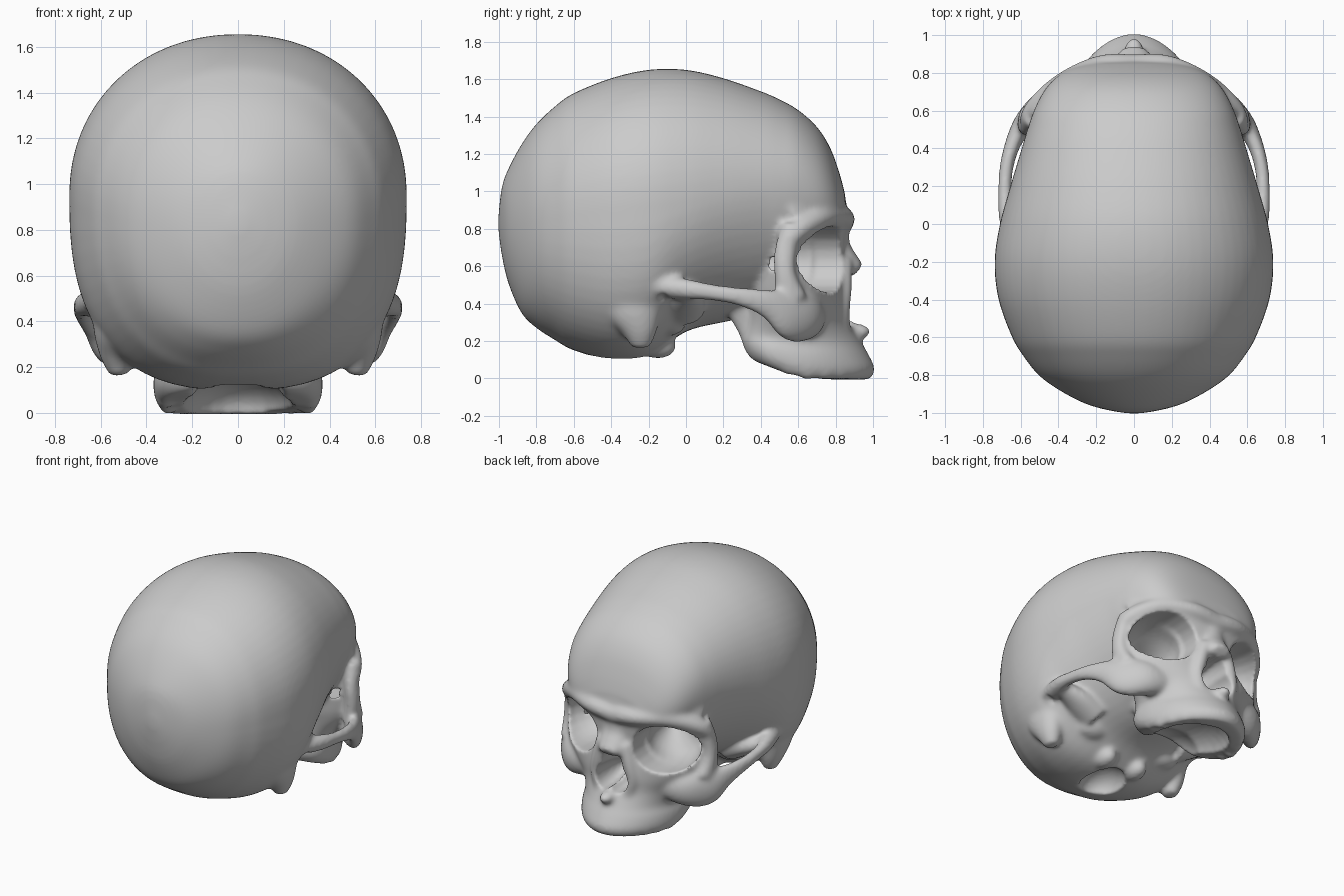
import bpy, bmesh, math
from mathutils import Vector, Matrix

if "Cube" in bpy.data.objects:
    bpy.data.objects.remove(bpy.data.objects["Cube"])


def spline(rows, steps=5):
    """Catmull-Rom interpolation of equal-length tuples."""
    out = []
    n = len(rows)
    for i in range(n - 1):
        a, b, c, d = (rows[max(0, min(n - 1, i + k))] for k in (-1, 0, 1, 2))
        for s in range(steps):
            t = s / steps
            out.append([q + .5 * t * (r - p + t * (2*p - 5*q + 4*r - w + t * (3*(q - r) + w - p)))
                        for p, q, r, w in zip(a, b, c, d)])
    return out + [list(rows[-1])]


def loft(bm, rings):
    """Closed skin over a list of point rings."""
    vr = [[bm.verts.new(p) for p in ring] for ring in rings]
    k = len(vr[0])
    for a, b in zip(vr, vr[1:]):
        for i in range(k):
            j = (i + 1) % k
            bm.faces.new((a[i], a[j], b[j], b[i]))
    bm.faces.new(vr[0][::-1])
    bm.faces.new(vr[-1])


def spow(v, n):
    return math.copysign(abs(v) ** (2 / n), v)


def angles(k):
    return [2 * math.pi * i / k for i in range(k)]


def tube(bm, pts, both=True):
    """Elliptic sweep through (x, y, z, side radius, upright radius)."""
    for s in ((1, -1) if both else (1,)):
        path = spline([(s * p[0],) + tuple(p[1:]) for p in pts])
        whole = (Vector(path[-1][:3]) - Vector(path[0][:3])).normalized()
        up = Vector((0, 1, 0)) if abs(whole.z) > .8 else Vector((0, 0, 1))
        rings = []
        for i, p in enumerate(path):
            t = Vector(path[min(i + 1, len(path) - 1)][:3]) - Vector(path[max(i - 1, 0)][:3])
            side = t.cross(up).normalized()
            v = side.cross(t).normalized()
            rings.append([Vector(p[:3]) + side * p[3] * math.cos(a) + v * p[4] * math.sin(a)
                          for a in angles(20)])
        loft(bm, rings)


def blob(bm, loc, size, both=True):
    for s in ((1, -1) if both else (1,)):
        m = Matrix.Translation((s * loc[0], loc[1], loc[2])) @ Matrix.Diagonal((*size, 1))
        bmesh.ops.create_uvsphere(bm, u_segments=24, v_segments=14, radius=1, matrix=m)


def finish(bm, name):
    bmesh.ops.recalc_face_normals(bm, faces=bm.faces)
    me = bpy.data.meshes.new(name)
    bm.to_mesh(me)
    ob = bpy.data.objects.new(name, me)
    bpy.context.collection.objects.link(ob)
    return ob


def remesh(ob, size, soften=0):
    m = ob.modifiers.new("remesh", 'REMESH')
    m.mode = 'VOXEL'
    m.voxel_size = size
    m.use_smooth_shade = True
    if soften:
        s = ob.modifiers.new("soften", 'SMOOTH')
        s.factor = .5
        s.iterations = soften


bone = bmesh.new()

# braincase: y, bottom z, top z, half width, widest z, lower roundness
braincase = [(-1.003, .79, .87, .03, .83, 2), (-.985, .66, 1.02, .14, .83, 2),
             (-.95, .51, 1.12, .26, .83, 2), (-.88, .35, 1.25, .395, .84, 2.1),
             (-.8, .27, 1.36, .505, .86, 2.2), (-.7, .205, 1.455, .585, .88, 2.3),
             (-.6, .15, 1.525, .645, .90, 2.4), (-.4, .10, 1.605, .717, .93, 2.6),
             (-.2, .12, 1.65, .738, .95, 2.6), (0, .25, 1.65, .71, .97, 2.2),
             (.2, .30, 1.605, .655, 1.0, 1.9), (.4, .34, 1.535, .595, 1.02, 1.8),
             (.5, .4, 1.492, .565, 1.02, 1.9), (.6, .5, 1.435, .53, 1.02, 2),
             (.7, .62, 1.345, .48, .98, 2), (.77, .68, 1.235, .42, .94, 2),
             (.82, .72, 1.10, .34, .90, 2), (.852, .76, .98, .23, .87, 2)]
rings = []
for y, lo, hi, w, zc, n in spline(braincase):
    ring = []
    for a in angles(64):
        c, s = math.cos(a), math.sin(a)
        e = 2.1 if s > 0 else n
        ring.append((w * spow(c, e), y, zc + (hi - zc if s > 0 else zc - lo) * spow(s, e)))
    rings.append(ring)
loft(bone, rings)

# face block: z, widest y, front y, back y, half width, front and back roundness
face = [(-.005, .55, .985, .33, .33, 1.9, 3), (.05, .55, 1.01, .31, .365, 1.85, 3),
        (.13, .55, .975, .30, .37, 1.85, 3), (.2, .55, .935, .30, .36, 1.85, 2.6),
        (.3, .55, .885, .30, .41, 1.85, 2), (.4, .56, .87, .28, .49, 1.85, 1.6),
        (.5, .57, .86, .2, .54, 1.8, 1.3), (.65, .57, .85, .2, .55, 1.7, 1.3),
        (.8, .58, .86, .2, .55, 1.8, 1.3), (.88, .58, .82, .3, .5, 2, 1.5)]
rings = []
for z, yc, yf, yb, w, nf, nb in spline(face):
    ring = []
    for a in angles(56):
        c, s = math.cos(a), math.sin(a)
        e = nf if s > 0 else nb
        y = yc + (yf - yc if s > 0 else yc - yb) * spow(s, e)
        lift = max(0, .62 - y) * .38 * max(0, 1 - z / .3)
        ring.append((w * spow(c, e), y, z + lift))
    rings.append(ring)
loft(bone, rings)

# tooth sockets along the jaw edge
for i in range(7):
    a = math.radians(6 + i * 14)
    y = .55 + .40 * math.sin(math.pi / 2 - a) if a < math.pi / 2 else .55 - .9 * (a - math.pi / 2)
    x = .315 * math.sin(min(a, math.pi / 2))
    blob(bone, (x, y, .035 + max(0, .62 - y) * .38), (.04, .04, .046))

# brow ridge with its upper slope, and outer eye-socket post
tube(bone, [(0, .83, .84, .07, .07), (.18, .825, .86, .07, .06), (.38, .735, .865, .065, .06),
            (.52, .61, .80, .06, .06), (.565, .54, .73, .045, .05)])
tube(bone, [(0, .76, .92, .1, .1), (.2, .75, .94, .09, .09), (.37, .66, .94, .09, .09),
            (.5, .54, .86, .06, .08)])
tube(bone, [(.54, .57, .82, .05, .055), (.565, .53, .68, .045, .06), (.57, .53, .55, .05, .06),
            (.55, .56, .42, .06, .09)])
# cheekbone running back into the arch
tube(bone, [(.26, .66, .33, .09, .08), (.43, .645, .33, .09, .125), (.55, .56, .34, .07, .14),
            (.63, .45, .395, .045, .085), (.675, .3, .435, .038, .053), (.683, .14, .46, .038, .046),
            (.665, .02, .475, .05, .055), (.61, -.12, .49, .07, .06), (.57, -.28, .5, .06, .04)])
# jaw joint shelf, mastoid, condyle, pterygoid plate
tube(bone, [(.65, .02, .47, .04, .04), (.5, .0, .42, .1, .07), (.35, -.02, .36, .12, .09)])
tube(bone, [(.51, -.30, .56, .10, .2), (.53, -.28, .40, .105, .17), (.53, -.25, .27, .08, .105),
            (.515, -.24, .165, .045, .05)])
blob(bone, (.13, -.15, .175), (.07, .1, .07))
tube(bone, [(.17, .38, .15, .04, .06), (.17, .34, .27, .045, .07), (.17, .3, .4, .07, .1)])
blob(bone, (.3, -.08, .3), (.12, .08, .07))
# nasal bones, nose flanks and spine
tube(bone, [(0, .80, .80, .1, .07), (0, .815, .70, .095, .065), (0, .865, .625, .095, .06),
            (0, .92, .575, .075, .045)], False)
tube(bone, [(.08, .84, .64, .05, .05), (.125, .83, .5, .05, .06), (.145, .82, .38, .05, .06),
            (.11, .82, .27, .05, .06)])
blob(bone, (0, .9, .25), (.055, .09, .045), False)

skull = finish(bone, "skull")
remesh(skull, .013, 12)

# hollows: eye sockets, nose opening, palate, spinal opening, ear canals
hollow = bmesh.new()
tube(hollow, [(.37, 1.05, .63, .21, .17), (.35, .8, .637, .205, .178), (.335, .62, .637, .205, .175),
              (.25, .5, .64, .15, .135), (.14, .33, .64, .03, .03)])
blob(hollow, (.058, .87, .37), (.07, .27, .09))
blob(hollow, (.028, .86, .46), (.055, .25, .095))
blob(hollow, (0, .56, .0), (.245, .32, .17), False)
blob(hollow, (0, .36, .04), (.22, .2, .15), False)
blob(hollow, (0, -.33, .10), (.14, .18, .13), False)
blob(hollow, (.66, -.12, .41), (.07, .035, .045))
cutter = finish(hollow, "hollow_cutter")
remesh(cutter, .013)
cutter.hide_render = True

cut = skull.modifiers.new("hollows", 'BOOLEAN')
cut.operation = 'DIFFERENCE'
cut.solver = 'EXACT'
cut.object = cutter
remesh(skull, .0125, 5)

# keep the finished surface and drop the cutter
deps = bpy.context.evaluated_depsgraph_get()
mesh = bpy.data.meshes.new_from_object(skull.evaluated_get(deps))
skull.modifiers.clear()
skull.data = mesh
bpy.data.objects.remove(cutter)
for p in mesh.polygons:
    p.use_smooth = True
